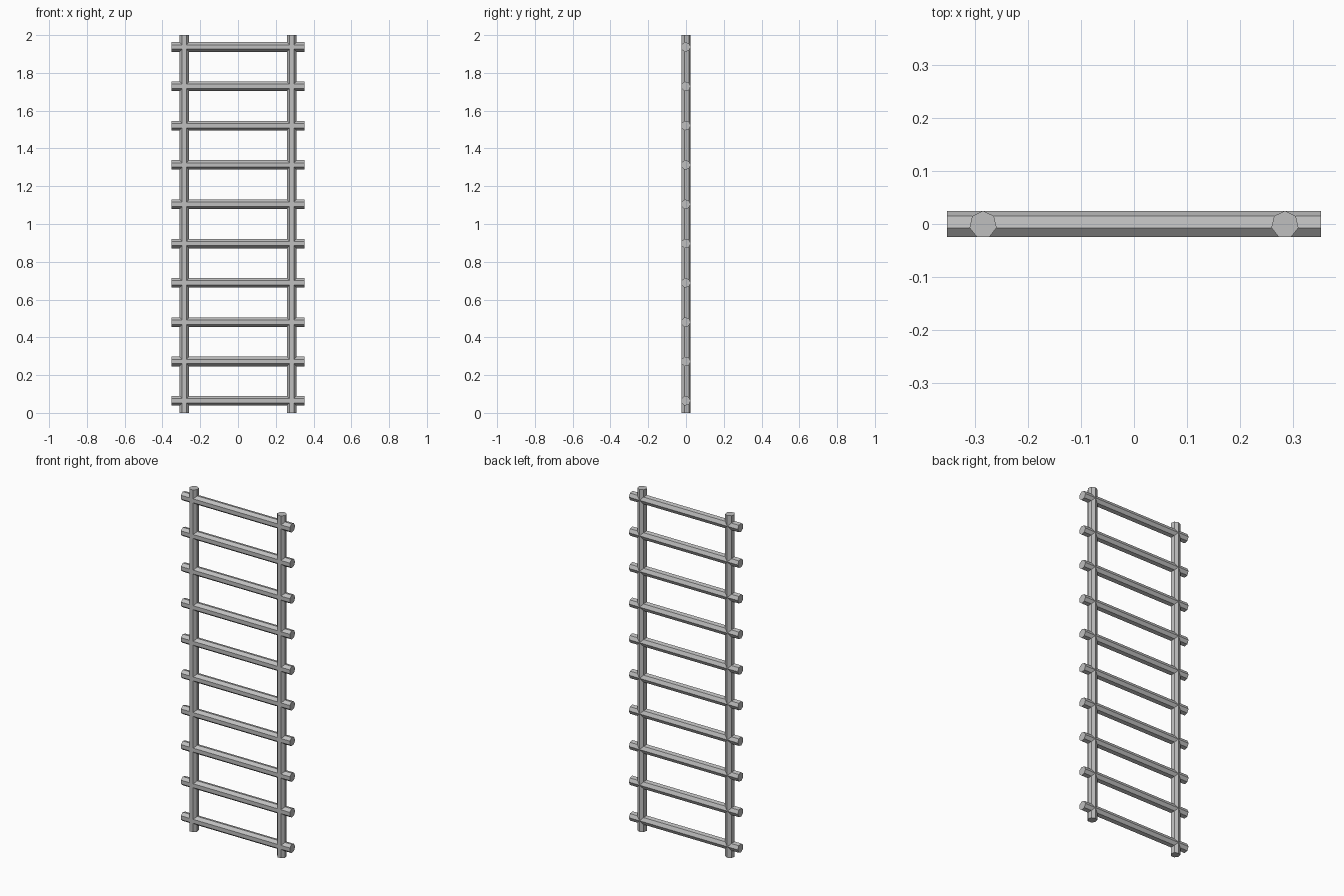
import bpy
import math

if "Cube" in bpy.data.objects:
    bpy.data.objects.remove(bpy.data.objects["Cube"], do_unlink=True)

RADIUS = 0.0261
SIDES = 7
AXIS_Y = -0.0013       # centres the odd-sided section on y = 0
POST_X = 0.284
RUNG_LENGTH = 0.704
RUNG_COUNT = 10
FIRST_RUNG, LAST_RUNG = 0.064, 1.937

metal = bpy.data.materials.new("grey metal")
metal.use_nodes = True
grey = (0.52, 0.52, 0.52, 1)
metal.diffuse_color = grey
metal.node_tree.nodes["Principled BSDF"].inputs["Base Color"].default_value = grey


def bar(name, length, location, along_x=False):
    """Seven-sided rod with one edge at the back and a flat at the front."""
    bpy.ops.mesh.primitive_cylinder_add(
        vertices=SIDES, radius=RADIUS, depth=length, location=location,
        rotation=(0, math.pi / 2 if along_x else 0, 0))
    obj = bpy.context.object
    obj.name = name
    obj.data.materials.append(metal)
    return obj


# Upright posts
for side, sign in (("left", 1), ("right", -1)):
    bar(f"{side}_post", 2, (sign * POST_X, AXIS_Y, 1))

# Rungs, running through both posts
step = (LAST_RUNG - FIRST_RUNG) / (RUNG_COUNT - 1)
for i in range(RUNG_COUNT):
    bar(f"rung_{i + 1}", RUNG_LENGTH, (0, AXIS_Y, FIRST_RUNG + i * step), along_x=True)
